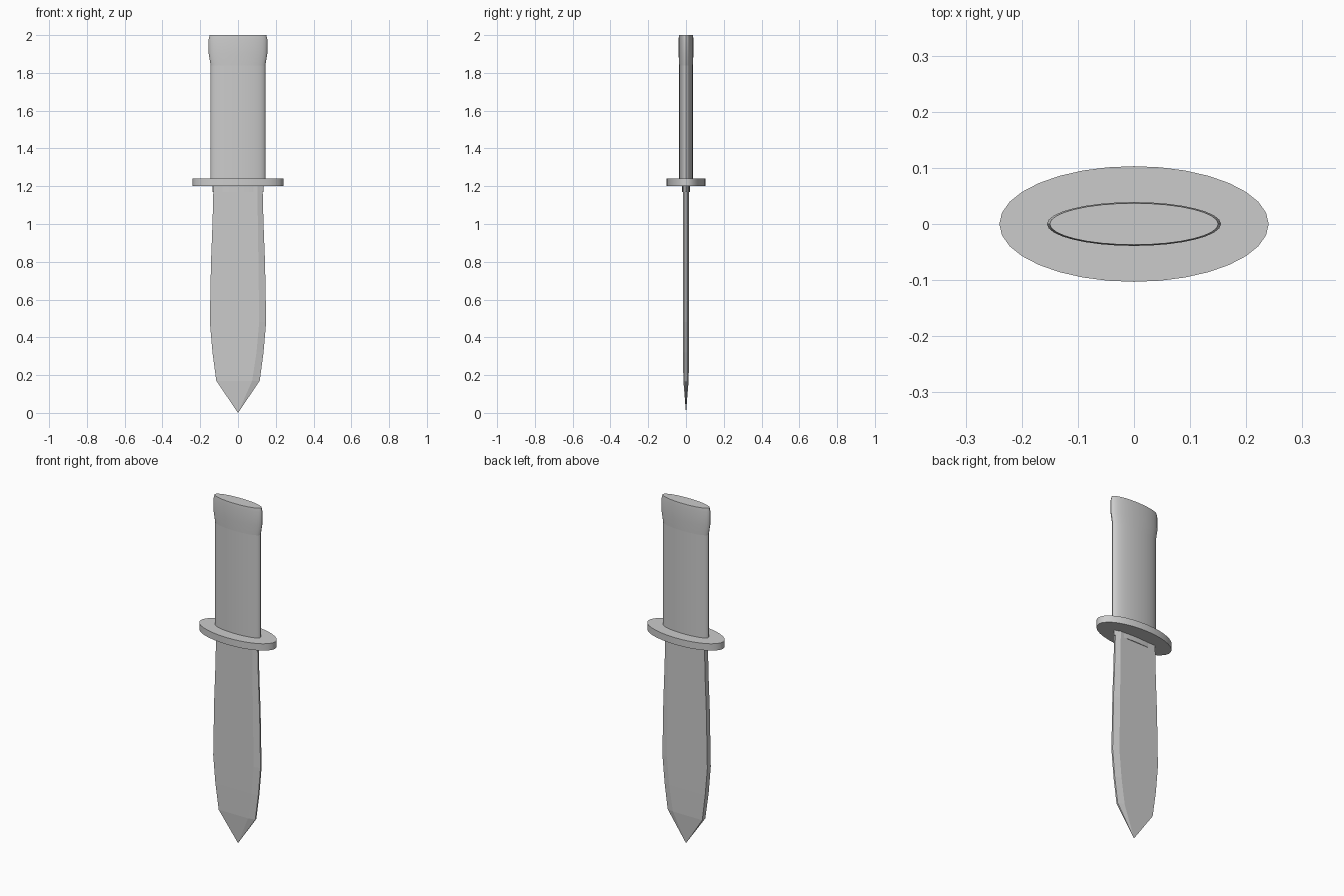
import bpy
import bmesh
from math import cos, sin, tau, radians

cube = bpy.data.objects.get("Cube")
if cube:
    bpy.data.objects.remove(cube, do_unlink=True)


def ellipse(rx, ry, z, sides=32):
    return [(rx * cos(tau * i / sides), ry * sin(tau * i / sides), z) for i in range(sides)]


def loft(name, sections, tip=None, smooth=True):
    """Skin a stack of matching rings, capped at the ends or closed to a tip."""
    bm = bmesh.new()
    rings = [[bm.verts.new(p) for p in s] for s in sections]
    count = len(rings[0])
    for a, b in zip(rings, rings[1:]):
        for i in range(count):
            j = (i + 1) % count
            bm.faces.new((a[i], a[j], b[j], b[i]))
    bm.faces.new(rings[-1])
    if tip:
        point = bm.verts.new(tip)
        for i in range(count):
            bm.faces.new((rings[0][i], point, rings[0][(i + 1) % count]))
    else:
        bm.faces.new(rings[0])
    bmesh.ops.recalc_face_normals(bm, faces=bm.faces)
    mesh = bpy.data.meshes.new(name)
    bm.to_mesh(mesh)
    bm.free()
    obj = bpy.data.objects.new(name, mesh)
    bpy.context.collection.objects.link(obj)
    if smooth:
        bpy.ops.object.select_all(action='DESELECT')
        obj.select_set(True)
        bpy.context.view_layer.objects.active = obj
        bpy.ops.object.shade_smooth_by_angle(angle=radians(30))
    return obj


# Blade: flat spine on the right, bevelled cutting edge on the left
def blade_section(z, half_width, bevel_x, thick):
    edge = 0.005
    return [(-half_width, -thick, z), (bevel_x, -thick, z), (half_width, -edge, z),
            (half_width, edge, z), (bevel_x, thick, z), (-half_width, thick, z)]


blade_profile = [(0.17, 0.115, 0.075, 0.014), (0.32, 0.135, 0.098, 0.016),
                 (0.48, 0.149, 0.112, 0.016), (0.8, 0.143, 0.108, 0.016),
                 (1.0, 0.135, 0.105, 0.016), (1.2, 0.13, 0.103, 0.016)]
loft("blade", [blade_section(*row) for row in blade_profile], tip=(0, 0, 0), smooth=False)

# Collar where the blade enters the guard
loft("collar", [ellipse(0.136, 0.02, z) for z in (1.17, 1.21)])

# Oval guard
loft("guard", [ellipse(0.24, 0.103, z) for z in (1.2, 1.24)])

# Oval grip
loft("grip", [ellipse(0.145, 0.037, z) for z in (1.23, 1.9)])

# Flared pommel with a softened rim
pommel_profile = [(1.84, 0.145, 0.037), (1.9, 0.155, 0.039),
                  (1.98, 0.155, 0.039), (2.0, 0.15, 0.037)]
loft("pommel", [ellipse(rx, ry, z) for z, rx, ry in pommel_profile])
